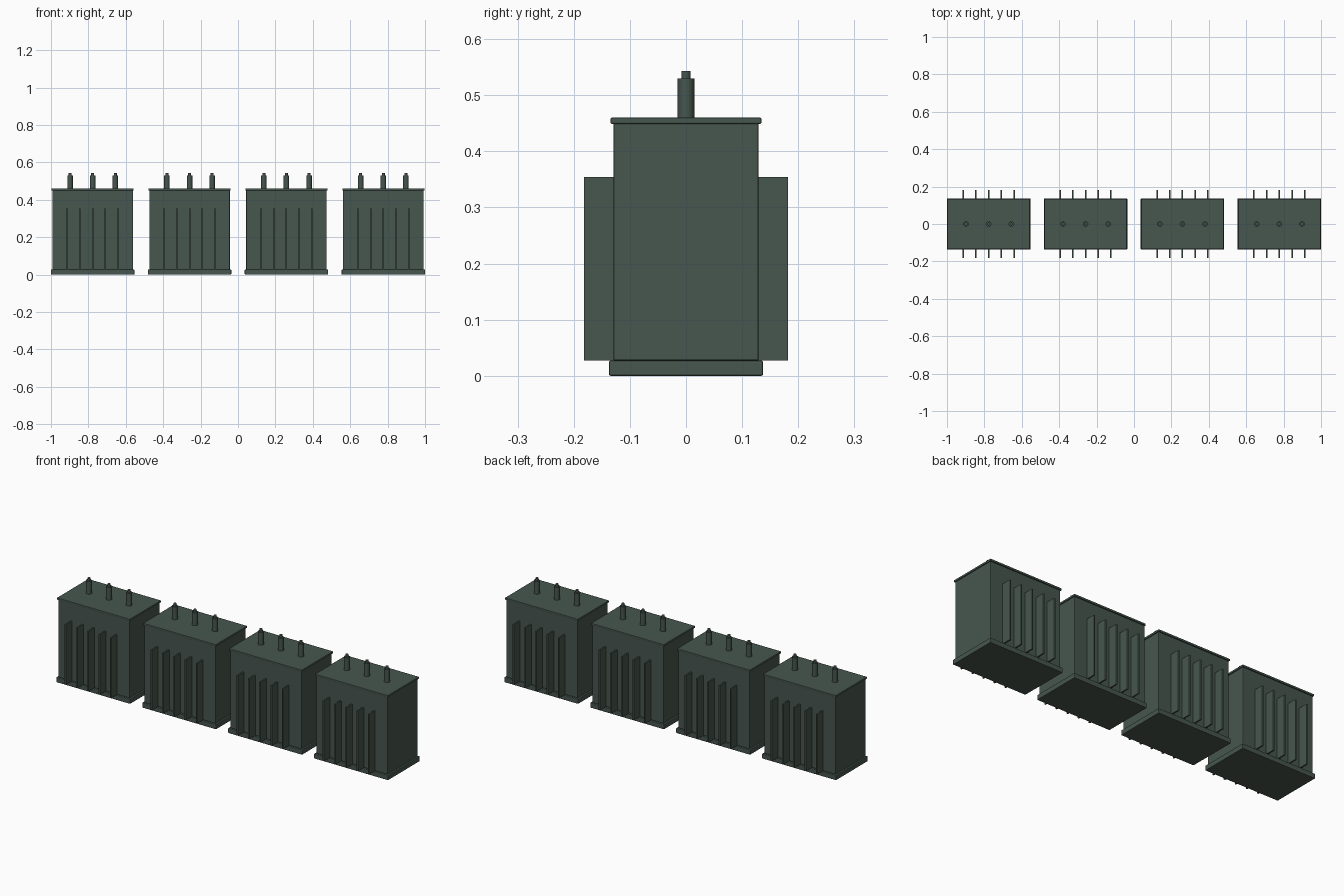
import bpy, bmesh

cube = bpy.data.objects.get("Cube")
if cube:
    bpy.data.objects.remove(cube, do_unlink=True)

paint = bpy.data.materials.new("grey_green_paint")
paint.use_nodes = True
COLOUR = (0.063, 0.092, 0.077, 1)
paint.diffuse_color = COLOUR
paint.node_tree.nodes["Principled BSDF"].inputs["Base Color"].default_value = COLOUR

UNITS = 4
PITCH = 0.518
FINS = 5
FIN_PITCH = 0.068
BUSHING_PITCH = 0.121
BASE_TOP, BODY_TOP, LID_TOP = 0.027, 0.45, 0.46


def finish(bm, name):
    mesh = bpy.data.meshes.new(name)
    bm.to_mesh(mesh)
    bm.free()
    mesh.materials.append(paint)
    return mesh


def box_mesh(name, half_x, y0, y1, z0, z1, bevel=0):
    """Box centred on x, with an optional small edge bevel."""
    bm = bmesh.new()
    bmesh.ops.create_cube(bm, size=1)
    for v in bm.verts:
        v.co.x *= 2 * half_x
        v.co.y = y1 if v.co.y > 0 else y0
        v.co.z = z1 if v.co.z > 0 else z0
    if bevel:
        bmesh.ops.bevel(bm, geom=bm.edges[:], offset=bevel, segments=2,
                        profile=0.5, affect='EDGES')
    return finish(bm, name)


def turned_mesh(name, profile, sides=16):
    """Spin a (radius, height) profile around z."""
    bm = bmesh.new()
    rings = []
    verts = [bm.verts.new((r, 0, z)) for r, z in profile]
    edges = [bm.edges.new(pair) for pair in zip(verts, verts[1:])]
    bmesh.ops.spin(bm, geom=verts + edges, cent=(0, 0, 0), axis=(0, 0, 1),
                   angle=6.2831853, steps=sides, use_duplicate=False)
    bmesh.ops.remove_doubles(bm, verts=bm.verts[:], dist=0.0001)
    bmesh.ops.recalc_face_normals(bm, faces=bm.faces[:])
    return finish(bm, name)


def place(mesh, name, x):
    obj = bpy.data.objects.new(name, mesh)
    obj.location.x = x
    bpy.context.collection.objects.link(obj)
    return obj


# Shared part meshes
base = box_mesh("base_plate", 0.223, -0.1375, 0.1375, 0, BASE_TOP, 0.003)
body = box_mesh("tank_body", 0.2155, -0.1295, 0.1295, BASE_TOP, BODY_TOP, 0.003)
lid = box_mesh("tank_lid", 0.2195, -0.1345, 0.1345, BODY_TOP - 0.001, LID_TOP, 0.002)
front_fin = box_mesh("front_fin", 0.004, -0.1815, -0.125, BASE_TOP, 0.354)
back_fin = box_mesh("back_fin", 0.004, 0.125, 0.1815, BASE_TOP, 0.354)
bushing = turned_mesh("bushing", [(0, LID_TOP - 0.004), (0.0148, LID_TOP - 0.004),
                                  (0.0148, 0.53), (0, 0.53)])
terminal = turned_mesh("terminal", [(0, 0.526), (0.0082, 0.526),
                                    (0.0082, 0.543), (0, 0.543)])

# Row of identical tanks
for u in range(UNITS):
    x = (u - (UNITS - 1) / 2) * PITCH
    for mesh in (base, body, lid):
        place(mesh, f"{mesh.name}_{u + 1}", x)
    # Cooling fins on both long sides
    for f in range(FINS):
        fx = x + (f - (FINS - 1) / 2) * FIN_PITCH
        for mesh in (front_fin, back_fin):
            place(mesh, f"{mesh.name}_{u + 1}_{f + 1}", fx)
    # Bushings with terminals on the lid
    for b in (-1, 0, 1):
        for mesh in (bushing, terminal):
            place(mesh, f"{mesh.name}_{u + 1}_{b + 2}", x + b * BUSHING_PITCH)

# Smooth round sides, keep sharp rims
for obj in bpy.context.collection.objects:
    obj.select_set(obj.name.startswith(("bushing", "terminal")))
    if obj.select_get():
        bpy.context.view_layer.objects.active = obj
bpy.ops.object.shade_smooth_by_angle()
bpy.ops.object.select_all(action='DESELECT')
